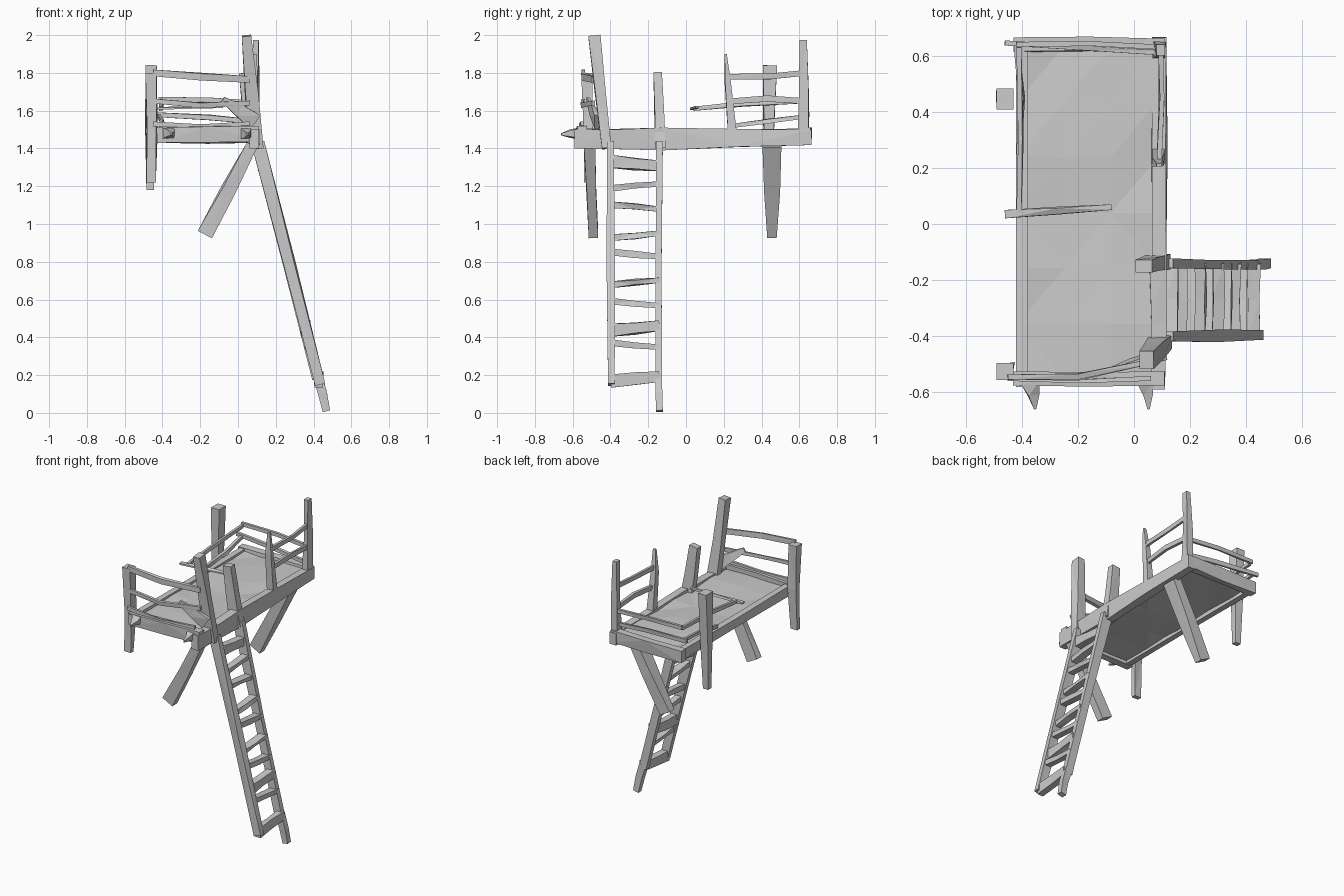
import bpy, bmesh, random
from mathutils import Vector

random.seed(4)


def beam(name, p0, p1, s0, s1=None, mid=None, jit=0.006):
    """Rough hewn timber from p0 to p1; s = (sideways, other) size at each end."""
    s1 = s1 or s0
    p0, p1 = Vector(p0), Vector(p1)
    d = (p1 - p0).normalized()
    side = Vector((1, 0, 0)) if abs(d.y) > 0.8 else Vector((0, 1, 0))
    u = (side - d * side.dot(d)).normalized()
    v = d.cross(u)
    m = (s0[0] + s1[0]) / 2, (s0[1] + s1[1]) / 2
    rings = [(p0, s0, 0), (Vector(mid) if mid else (p0 + p1) / 2, m, jit), (p1, s1, 0)]
    bm = bmesh.new()
    loops = []
    for c, s, j in rings:
        loops.append([bm.verts.new(c + u * (s[0] / 2 * a + random.uniform(-j, j))
                                   + v * (s[1] / 2 * b + random.uniform(-j, j)))
                      for a, b in ((-1, -1), (1, -1), (1, 1), (-1, 1))])
    for A, B in zip(loops, loops[1:]):
        for i in range(4):
            k = (i + 1) % 4
            bm.faces.new((A[i], A[k], B[k], B[i]))
    bm.faces.new(loops[0][::-1])
    bm.faces.new(loops[-1])
    bmesh.ops.triangulate(bm, faces=[f for f in bm.faces if len(f.verts) == 4])
    bmesh.ops.recalc_face_normals(bm, faces=bm.faces)
    me = bpy.data.meshes.new(name)
    bm.to_mesh(me)
    bm.free()
    ob = bpy.data.objects.new(name, me)
    bpy.context.collection.objects.link(ob)
    return ob


# Deck: slightly uneven planks merged into one slab
bm = bmesh.new()
bmesh.ops.create_grid(bm, x_segments=3, y_segments=6, size=1)
for v in bm.verts:
    v.co = (-0.165 + v.co.x * 0.25, 0.04 + v.co.y * 0.595, 1.49 + random.uniform(-.008, .008))
bmesh.ops.triangulate(bm, faces=bm.faces)
me = bpy.data.meshes.new("deck")
bm.to_mesh(me)
bm.free()
deck = bpy.data.objects.new("deck", me)
bpy.context.collection.objects.link(deck)
sol = deck.modifiers.new("thickness", 'SOLIDIFY')
sol.thickness = 0.03

# Frame beams
beam("right_beam_front", (0.085, -0.59, 1.45), (0.085, -0.12, 1.45), (0.05, 0.10), (0.06, 0.12))
beam("right_beam_back", (0.09, -0.12, 1.45), (0.09, 0.665, 1.458), (0.05, 0.12), (0.05, 0.08))
beam("left_beam", (-0.40, -0.58, 1.47), (-0.40, 0.65, 1.47), (0.04, 0.07))
beam("front_beam", (-0.43, -0.55, 1.47), (0.11, -0.55, 1.48), (0.05, 0.08))
beam("back_beam", (-0.43, 0.64, 1.47), (0.11, 0.635, 1.47), (0.05, 0.08))

# Splintered beam ends at the front
beam("left_beam_tip", (-0.37, -0.56, 1.48), (-0.352, -0.66, 1.475), (0.07, 0.06), (0.008, 0.012))
beam("right_beam_tip", (0.04, -0.56, 1.48), (0.052, -0.66, 1.475), (0.06, 0.06), (0.008, 0.012))

# Ladder side rails, running on into handhold posts
beam("ladder_rail_front", (0.435, -0.395, 0.15), (0.105, -0.40, 1.43), (0.035, 0.055), (0.035, 0.07))
beam("ladder_rail_back", (0.42, -0.145, 0.18), (0.105, -0.14, 1.43), (0.035, 0.055), (0.035, 0.07))
beam("ladder_foot", (0.42, -0.145, 0.20), (0.468, -0.14, 0.009), (0.035, 0.05), (0.035, 0.04))
beam("tall_handhold_post", (0.095, -0.42, 1.40), (0.045, -0.485, 1.997), (0.05, 0.08), (0.065, 0.05))
beam("short_handhold_post", (0.09, -0.135, 1.40), (0.035, -0.15, 1.80), (0.055, 0.08), (0.045, 0.06))

# Ladder rungs: rough flat treads
for i, z in enumerate((1.32, 1.20, 1.09, 0.94, 0.84, 0.69, 0.58, 0.45, 0.36, 0.18)):
    x = 0.435 - (z - 0.15) * 0.258
    t = 0.07 if i in (0, 7, 9) else 0.035
    s = 0.012 * (-1) ** i
    beam("ladder_rung", (x, -0.40, z + s), (x, -0.14, z - s), (0.045, t), (0.05, t * 0.8))

# Sloping support legs below the deck
for name, y, ytop, w in (("front_leg", -0.49, -0.51, 0.06), ("back_leg", 0.455, 0.455, 0.10)):
    beam(name, (0.075, ytop, 1.42), (-0.175, y, 0.945), (w, 0.06), (0.05, 0.085))

# Outer posts on the left side, hanging below the deck
beam("front_left_post", (-0.46, -0.525, 1.22), (-0.46, -0.525, 1.80), (0.03, 0.05), (0.06, 0.06),
     mid=(-0.455, -0.52, 1.5))
beam("back_left_post", (-0.465, 0.435, 1.18), (-0.46, 0.445, 1.84), (0.035, 0.04), (0.075, 0.06))

# Posts on the right side
beam("back_right_post", (0.09, 0.62, 1.45), (0.095, 0.62, 1.975), (0.06, 0.045), (0.04, 0.03))
beam("middle_right_post", (0.09, 0.25, 1.43), (0.09, 0.21, 1.90), (0.05, 0.05), (0.012, 0.02),
     mid=(0.085, 0.225, 1.75))

# Hand rails: thin warped boards
rails = (
    ("front_top_rail", (-0.45, -0.545, 1.80), (0.06, -0.49, 1.765), (-0.2, -0.545, 1.78), 0.035),
    ("front_low_rail", (-0.44, -0.545, 1.65), (0.06, -0.49, 1.64), (-0.2, -0.55, 1.63), 0.025),
    ("front_base_rail", (-0.45, -0.55, 1.53), (0.06, -0.55, 1.53), (-0.2, -0.56, 1.515), 0.025),
    ("right_top_rail", (0.09, 0.23, 1.78), (0.095, 0.63, 1.80), (0.10, 0.45, 1.785), 0.03),
    ("right_low_rail", (0.09, 0.24, 1.65), (0.095, 0.64, 1.65), (0.10, 0.43, 1.665), 0.03),
    ("back_rail", (-0.42, 0.64, 1.66), (0.10, 0.63, 1.64), (-0.15, 0.64, 1.655), 0.025),
    ("back_low_rail", (-0.46, 0.645, 1.58), (0.10, 0.61, 1.54), (-0.15, 0.625, 1.565), 0.025),
    ("left_rail", (-0.41, 0.04, 1.61), (-0.41, 0.63, 1.65), (-0.405, 0.3, 1.635), 0.022),
    ("left_low_rail", (-0.41, 0.25, 1.52), (-0.42, 0.64, 1.57), (-0.40, 0.45, 1.545), 0.022),
)
for name, a, b, m, h in rails:
    beam(name, a, b, (0.018, h), mid=m, jit=0.004)

# Broken board end and a stray brace by the ladder opening
beam("broken_board", (-0.46, 0.035, 1.61), (-0.08, 0.06, 1.62), (0.03, 0.012), (0.02, 0.012))
beam("corner_brace", (-0.08, -0.52, 1.66), (0.09, -0.47, 1.54), (0.015, 0.03), (0.03, 0.09))
